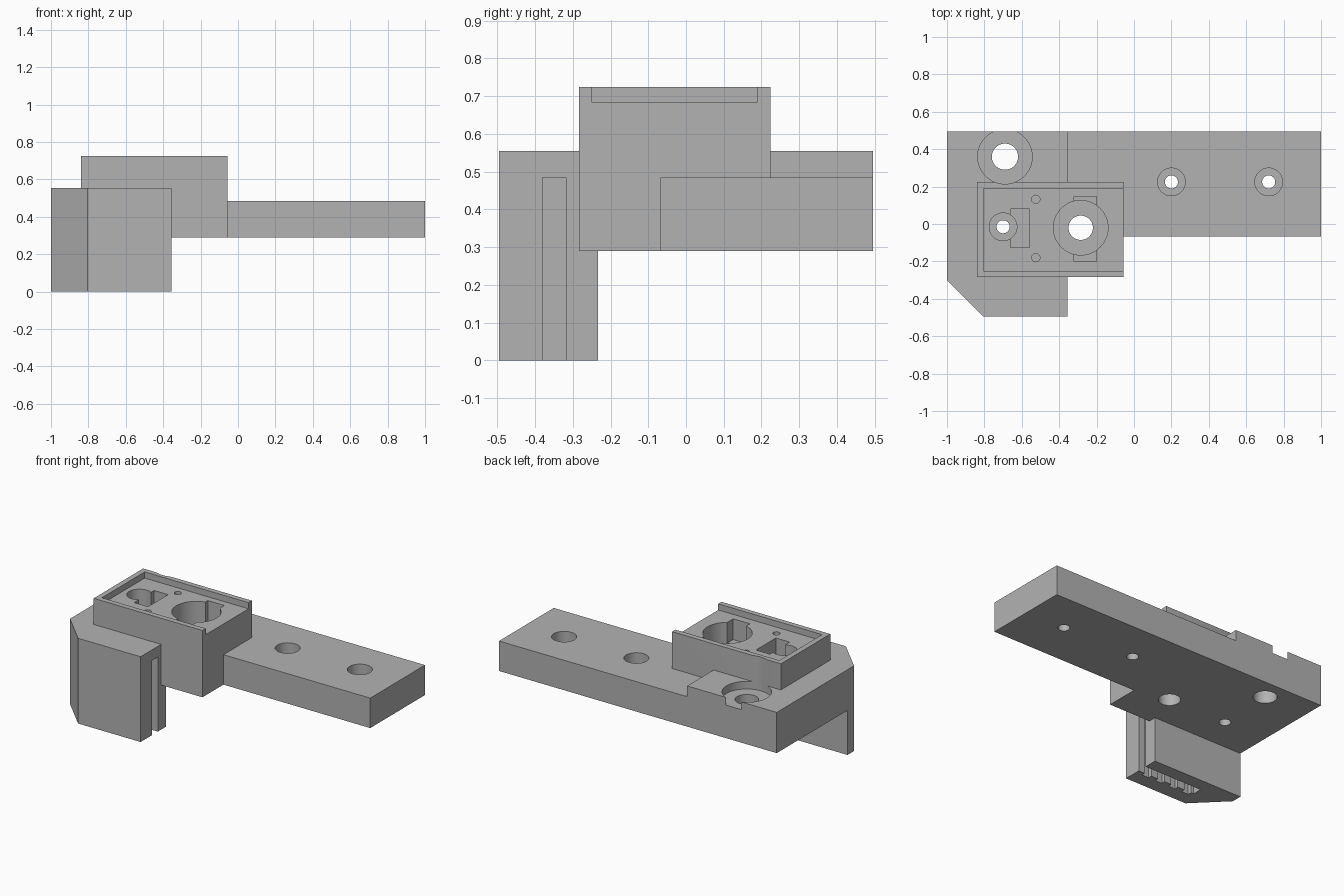
import bpy, bmesh, math

cube = bpy.data.objects.get("Cube")
if cube:
    bpy.data.objects.remove(cube, do_unlink=True)

grey = bpy.data.materials.new("printed grey")
grey.use_nodes = True
colour = (0.45, 0.45, 0.45, 1)
grey.diffuse_color = colour
grey.node_tree.nodes["Principled BSDF"].inputs["Base Color"].default_value = colour


def prism(name, outline, z0, z1):
    """Extrude a flat outline from z0 up to z1."""
    bm = bmesh.new()
    base = bm.faces.new([bm.verts.new((x, y, z0)) for x, y in outline])
    new = bmesh.ops.extrude_face_region(bm, geom=[base])["geom"]
    top = [v for v in new if isinstance(v, bmesh.types.BMVert)]
    bmesh.ops.translate(bm, verts=top, vec=(0, 0, z1 - z0))
    bmesh.ops.recalc_face_normals(bm, faces=bm.faces)
    mesh = bpy.data.meshes.new(name)
    bm.to_mesh(mesh)
    bm.free()
    mesh.materials.append(grey)
    obj = bpy.data.objects.new(name, mesh)
    bpy.context.collection.objects.link(obj)
    return obj


def box(name, x0, x1, y0, y1, z0, z1):
    return prism(name, [(x0, y0), (x1, y0), (x1, y1), (x0, y1)], z0, z1)


def disc(name, x, y, r, z0, z1, n=48):
    angles = [math.tau * i / n for i in range(n)]
    return prism(name, [(x + r * math.cos(a), y + r * math.sin(a)) for a in angles], z0, z1)


def combine(target, tool, operation):
    mod = target.modifiers.new(operation, "BOOLEAN")
    mod.operation, mod.solver, mod.object = operation, "EXACT", tool
    bpy.context.view_layer.objects.active = target
    bpy.ops.object.modifier_apply(modifier=mod.name)
    bpy.data.objects.remove(tool, do_unlink=True)


LEFT, CLAMP, BASE, STEP, RIM = -1, -0.355, 0.29, 0.555, 0.725
FRONT, BACK = -0.495, 0.495

# Solid parts: long plate, raised pad, belt clamp, housing
bracket = box("mounting_bracket", LEFT, 1, -0.068, BACK, BASE, 0.485)
chamfer = [(LEFT, -0.3), (-0.805, FRONT), (CLAMP, FRONT)]
solids = [
    prism("raised_pad", chamfer + [(CLAMP, BACK), (LEFT, BACK)], BASE, STEP),
    prism("belt_clamp", chamfer + [(CLAMP, -0.233), (LEFT, -0.233)], 0, STEP),
    box("housing", -0.84, -0.057, -0.284, 0.224, BASE, RIM),
]
for part in solids:
    combine(bracket, part, "UNION")

# Housing tray, open at its end
cutters = [box("tray", -0.805, 0.05, -0.25, 0.19, 0.685, 0.8)]

# Counterbored screw holes: x, y, head radius, bore radius, head floor
for x, y, head, bore, floor in [
    (-0.69, 0.36, 0.146, 0.07, 0.505),
    (-0.285, -0.02, 0.146, 0.065, 0.45),
    (-0.7, -0.015, 0.074, 0.035, 0.45),
    (0.2, 0.225, 0.074, 0.035, 0.37),
    (0.72, 0.225, 0.074, 0.035, 0.37),
]:
    cutters.append(disc("screw_head", x, y, head, floor, 0.8))
    cutters.append(disc("screw_bore", x, y, bore, 0.2, 0.79))

# Component pockets and pin holes in the tray floor
cutters.append(box("small_pocket", -0.66, -0.56, -0.125, 0.08, 0.55, 0.78))
cutters.append(box("large_pocket", -0.32, -0.2, -0.2, 0.147, 0.55, 0.78))
for y in (0.132, -0.18):
    cutters.append(disc("pin_hole", -0.525, y, 0.022, 0.57, 0.77, 24))

# Belt slot with tooth grooves
cutters.append(box("belt_slot", -0.77, -0.3, -0.38, -0.318, -0.1, 0.485))
for i in range(4):
    x = -0.75 + i * 0.1
    cutters.append(box("tooth_groove", x, x + 0.05, -0.405, -0.35, -0.09, 0.484))

for tool in cutters:
    combine(bracket, tool, "DIFFERENCE")

# Smooth bores, crisp edges
bpy.ops.object.select_all(action="DESELECT")
bracket.select_set(True)
bpy.context.view_layer.objects.active = bracket
bpy.ops.object.shade_smooth_by_angle(angle=math.radians(30))
